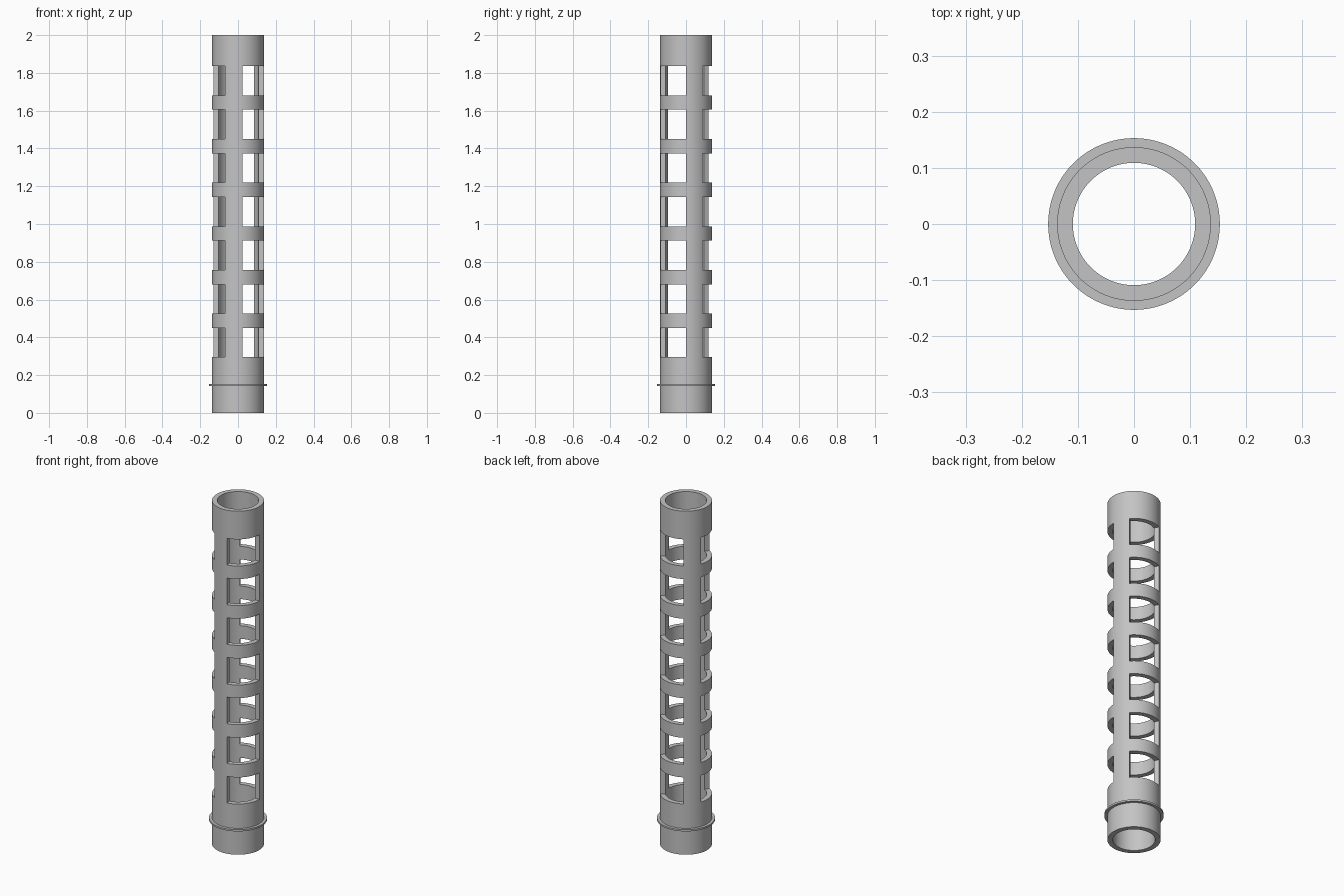
import bpy
import bmesh
from math import cos, sin, radians

cube = bpy.data.objects.get("Cube")
if cube:
    bpy.data.objects.remove(cube, do_unlink=True)

STEP = 4                      # degrees per side, divides the window angles
SIDES = 360 // STEP
OUTER, INNER = 0.137, 0.109

grey = bpy.data.materials.new("plain grey")
grey.use_nodes = True
GREY = (0.55, 0.55, 0.55, 1)
grey.diffuse_color = GREY
grey.node_tree.nodes["Principled BSDF"].inputs["Base Color"].default_value = GREY


def ring_wall(name, outer, inner, levels, is_open=lambda band, angle: False):
    """Thick round wall with some cells of its grid left open."""
    bm = bmesh.new()
    rows = [[bm.verts.new((outer * cos(radians(i * STEP)), outer * sin(radians(i * STEP)), z))
             for i in range(SIDES)] for z in levels]
    for band in range(len(levels) - 1):
        low, high = rows[band], rows[band + 1]
        for i in range(SIDES):
            j = (i + 1) % SIDES
            if not is_open(band, i * STEP):
                bm.faces.new((low[i], low[j], high[j], high[i]))
    # Extrude the sheet straight towards the axis
    new = bmesh.ops.extrude_face_region(bm, geom=bm.faces[:], use_keep_orig=True)["geom"]
    for v in new:
        if isinstance(v, bmesh.types.BMVert):
            v.co.x *= inner / outer
            v.co.y *= inner / outer
    bmesh.ops.recalc_face_normals(bm, faces=bm.faces[:])
    mesh = bpy.data.meshes.new(name)
    bm.to_mesh(mesh)
    bm.free()
    mesh.materials.append(grey)
    obj = bpy.data.objects.new(name, mesh)
    bpy.context.collection.objects.link(obj)
    bpy.ops.object.select_all(action="DESELECT")
    obj.select_set(True)
    bpy.context.view_layer.objects.active = obj
    bpy.ops.object.shade_smooth_by_angle(angle=radians(30))
    return obj


# Slotted tube: seven rows of three windows between three upright bars
levels = [0]
for row in range(7):
    bottom = 0.295 + row * 0.231
    levels += [bottom, bottom + 0.155]
levels.append(2)
ring_wall("slotted_tube", OUTER, INNER, levels,
          lambda band, angle: band % 2 == 1 and angle % 120 >= 40)

# Thin collar near the foot
ring_wall("collar", 0.153, OUTER - 0.002, [0.143, 0.153])
